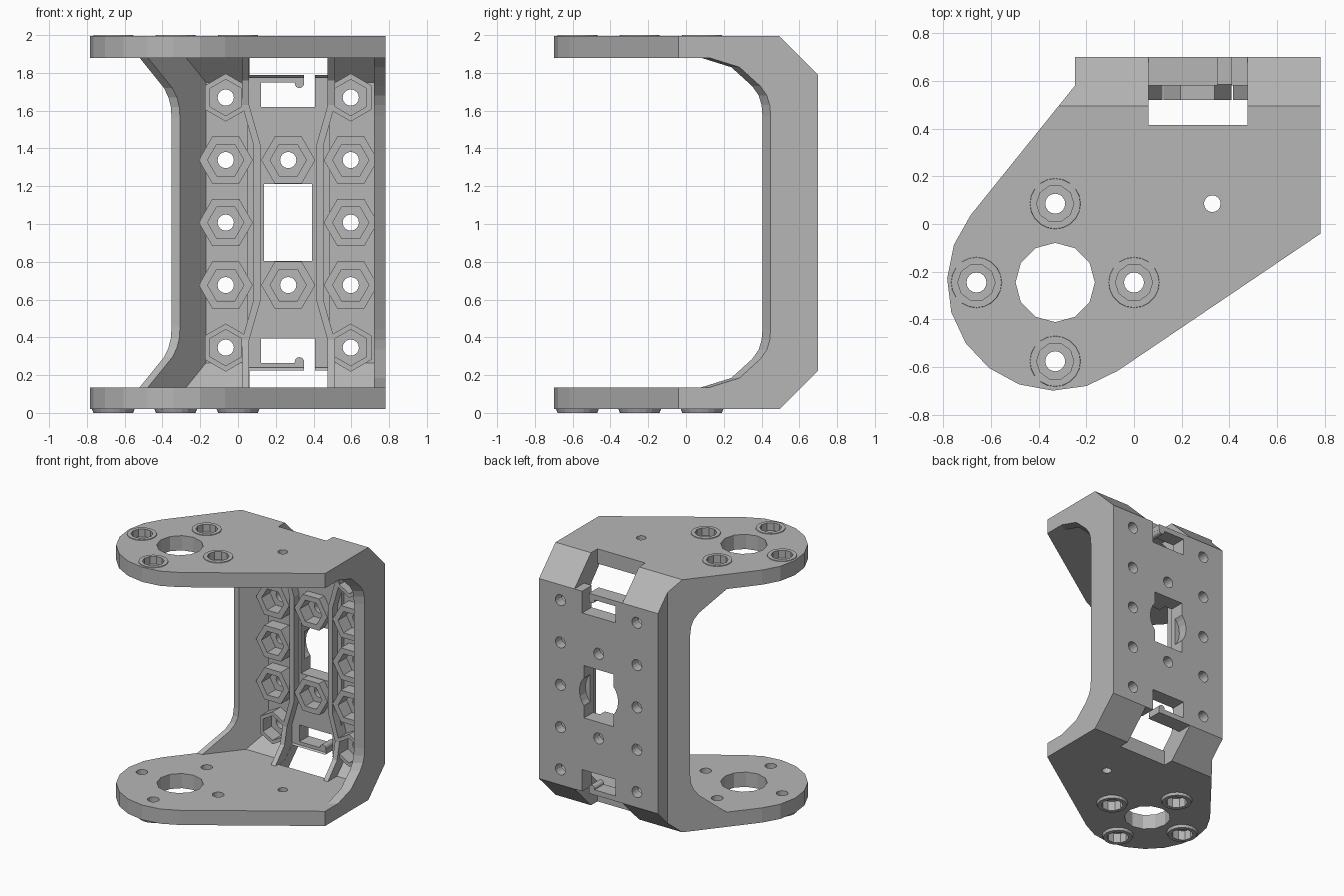
import bpy, bmesh, math

MID = 1.0075  # height of the mirror plane between the two plates

cube = bpy.data.objects.get("Cube")
if cube:
    bpy.data.objects.remove(cube, do_unlink=True)

grey = bpy.data.materials.new("plain grey")
grey.use_nodes = True
colour = (0.47, 0.47, 0.47, 1)
grey.diffuse_color = colour
grey.node_tree.nodes["Principled BSDF"].inputs["Base Color"].default_value = colour


def loft(name, rings):
    """Closed solid through a list of matching 3D point rings."""
    bm = bmesh.new()
    loops = [[bm.verts.new(p) for p in ring] for ring in rings]
    n = len(loops[0])
    for a, b in zip(loops, loops[1:]):
        for i in range(n):
            j = (i + 1) % n
            bm.faces.new((a[i], a[j], b[j], b[i]))
    bm.faces.new(loops[0])
    bm.faces.new(loops[-1])
    bmesh.ops.recalc_face_normals(bm, faces=bm.faces)
    mesh = bpy.data.meshes.new(name)
    bm.to_mesh(mesh)
    bm.free()
    mesh.materials.append(grey)
    obj = bpy.data.objects.new(name, mesh)
    bpy.context.collection.objects.link(obj)
    return obj


def box(x0, x1, y0, y1, z0, z1):
    base = [(x0, y0), (x1, y0), (x1, y1), (x0, y1)]
    return loft("box", [[(x, y, z) for x, y in base] for z in (z0, z1)])


def circle(r, n, turn=0.0):
    return [(r * math.cos(turn + math.tau * i / n), r * math.sin(turn + math.tau * i / n))
            for i in range(n)]


def rod_y(x, z, r, y0, y1, n=16, turn=0.0):
    return loft("rod", [[(x + u, y, z + v) for u, v in circle(r, n, turn)] for y in (y0, y1)])


def rod_z(x, y, r0, r1, z0, z1, n=12):
    return loft("rod", [[(x + u, y + v, z) for u, v in circle(r, n)]
                        for r, z in ((r0, z0), (r1, z1))])


def combine(target, tool, operation):
    mod = target.modifiers.new("combine", 'BOOLEAN')
    mod.object, mod.operation, mod.solver = tool, operation, 'EXACT'
    bpy.context.view_layer.objects.active = target
    bpy.ops.object.modifier_apply(modifier=mod.name)
    bpy.data.objects.remove(tool, do_unlink=True)


def mirrored(points):
    """Add the lower half of a (y, z) outline."""
    return points + [(y, 2 * MID - z) for y, z in reversed(points)]


def along_x(profile, left, right):
    return loft("profile", [[(f(y), y + shift, z) for y, z in profile]
                            for f, shift in (left, right)])


def both_heights(x0, x1, y0, y1, z0, z1):
    """The same box above and below the mirror plane."""
    return [box(x0, x1, y0, y1, z0, z1),
            box(x0, x1, y0, y1, 2 * MID - z1, 2 * MID - z0)]


# Body: plan outline with a rounded nose, chamfered at the back
nose = (-0.33, -0.245)
outline = [(-0.247, 0.7), (-0.247, 0.58)]
for i in range(10):
    a = math.radians(141.5 + 18.17 * i)
    outline.append((nose[0] + 0.453 * math.cos(a), nose[1] + 0.453 * math.sin(a)))
outline += [(0.782, -0.04), (0.782, 0.7)]
body = loft("bracket_body", [[(x, y, z) for x, y in outline] for z in (0.02, 1.995)])
combine(body, along_x(mirrored([(-1, 2.2), (0.29, 2.2), (0.705, 1.785)]),
                      (lambda y: -2, 0), (lambda y: 2, 0)), 'INTERSECT')

# Hollow between the plates, with a slanting left wall
floor = mirrored([(-1.5, 1.88), (0.49, 1.88), (0.62, 1.75)])
combine(body, along_x(floor, (lambda y: -0.307 + (y - 0.45) / 1.235, 0),
                      (lambda y: 0.72, 0)), 'DIFFERENCE')

# Front edges of the left and right walls
left_edge = mirrored([(-1.5, 1.88), (0.24, 1.88), (0.4, 1.72), (0.43, 1.67), (0.445, 1.62), (0.45, 1.56)])
combine(body, along_x(left_edge, (lambda y: -2, 0), (lambda y: 0.6, 0)), 'DIFFERENCE')
right_edge = mirrored([(-1.5, 1.88), (0.08, 1.88), (0.24, 1.83), (0.35, 1.73),
                       (0.385, 1.68), (0.4, 1.63), (0.405, 1.57)])
combine(body, along_x(right_edge, (lambda y: 0.71, -0.007), (lambda y: 0.8, 0.056)), 'DIFFERENCE')

# Raised middle panel
combine(body, box(0.05, 0.485, 0.585, 0.65, 0.24, 2 * MID - 0.24), 'UNION')

# Ribs beside the panel, flaring into the plates
path = [(0.0, 1.9, 0.36, 0.56), (0.0, 1.76, 0.49, 0.64), (0.0, 1.63, 0.52, 0.64),
        (0.06, 1.42, 0.52, 0.64)]
path += [(s, 2 * MID - z, f, b) for s, z, f, b in reversed(path)]
for side in (-1, 1):
    rings = []
    for s, z, front, back in path:
        x = 0.267 + side * (0.227 - s)
        rings.append([(x - 0.019, front, z), (x + 0.019, front, z),
                      (x + 0.019, back, z), (x - 0.019, back, z)])
    combine(body, loft("rib", rings), 'UNION')

# Hexagonal nut bosses, then their pockets and screw holes
nuts = [(x, MID + 0.331 * k) for x in (-0.065, 0.597) for k in range(-2, 3)]
nuts += [(0.266, MID + 0.331 * k) for k in (-1, 1)]


def corner_turn(z):
    return math.pi / 6 if abs(z - MID) > 0.5 else 0.0


for x, z in nuts:
    r = 0.127 if corner_turn(z) else 0.143
    combine(body, rod_y(x, z, r, 0.52, 0.65, 6, corner_turn(z)), 'UNION')
for x, z in nuts:
    combine(body, rod_y(x, z, 0.096, 0.4, 0.625, 6, corner_turn(z)), 'DIFFERENCE')
    combine(body, rod_y(x, z, 0.043, 0.5, 0.8), 'DIFFERENCE')

# Central window with round relief at the back
combine(body, box(0.137, 0.392, 0.4, 0.8, 0.803, 1.212), 'DIFFERENCE')
combine(body, rod_y(0.265, MID, 0.168, 0.625, 0.8, 24), 'DIFFERENCE')

# Cable slots through the plates, leaving a hooked bar
for tool in (both_heights(0.06, 0.475, 0.415, 0.9, 1.79, 2.2)
             + both_heights(0.122, 0.408, 0.4, 0.9, 1.62, 1.75)
             + both_heights(0.35, 0.408, 0.4, 0.9, 1.70, 1.85)):
    combine(body, tool, 'DIFFERENCE')
for z in (1.745, 2 * MID - 1.745):
    combine(body, rod_y(0.325, z, 0.025, 0.585, 0.7), 'UNION')

# Screw bosses around the large hole on both plates
spots = [(nose[0] + u, nose[1] + v) for u, v in circle(0.33, 4)]
for x, y in spots:
    combine(body, rod_z(x, y, 0.117, 0.105, 1.95, 2.0, 20), 'UNION')
    combine(body, rod_z(x, y, 0.105, 0.117, 0.0, 0.03, 20), 'UNION')
for x, y in spots:
    combine(body, rod_z(x, y, 0.078, 0.078, 1.94, 2.1, 10), 'DIFFERENCE')
    combine(body, rod_z(x, y, 0.078, 0.078, -0.1, 0.075, 10), 'DIFFERENCE')
    combine(body, rod_z(x, y, 0.042, 0.042, -0.2, 2.2, 16), 'DIFFERENCE')

# Large nose hole and small alignment hole
combine(body, rod_z(*nose, 0.166, 0.166, -0.2, 2.2, 12), 'DIFFERENCE')
combine(body, rod_z(0.328, 0.085, 0.035, 0.035, -0.2, 2.2, 16), 'DIFFERENCE')
